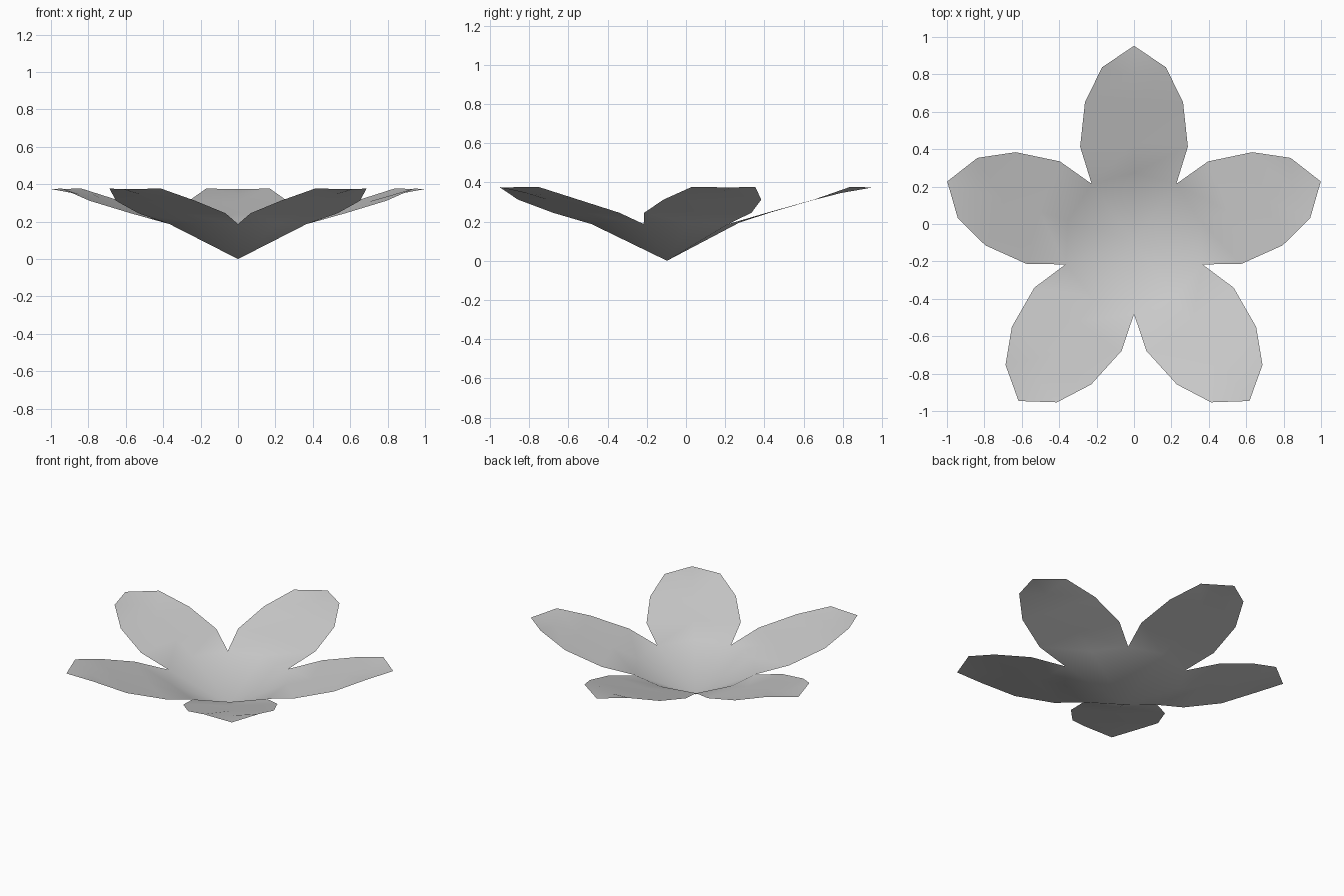
import bpy, bmesh, math

if "Cube" in bpy.data.objects:
    bpy.data.objects.remove(bpy.data.objects["Cube"])

# one flat grey
mat = bpy.data.materials.new("pale grey")
mat.diffuse_color = (0.6, 0.6, 0.6, 1)
mat.use_nodes = True
mat.node_tree.nodes["Principled BSDF"].inputs["Base Color"].default_value = mat.diffuse_color

CY = -0.097          # flower centre on y
PETALS = 5
# petal rows: radius, half width, edge height, midrib radius, midrib height
ROWS = [(0.51, 0.288, 0.245, 0.53, 0.247),
        (0.75, 0.262, 0.312, 0.74, 0.308),
        (0.935, 0.17, 0.377, 0.89, 0.346)]
TIP = (1.05, 0.374)

bm = bmesh.new()

def vert(angle, r, t, z):
    """Vertex at radius r along a petal axis, offset t sideways."""
    c, s = math.cos(angle), math.sin(angle)
    return bm.verts.new((r * c - t * s, CY + r * s + t * c, z))

# bowl centre and the notches between petals
centre = bm.verts.new((0, CY, 0))
step = math.tau / PETALS
axes = [math.pi / 2 + i * step for i in range(PETALS)]
notches = [vert(a - step / 2, 0.385, 0, 0.187) for a in axes]

# petals: two halves either side of a shallow midrib
for i, a in enumerate(axes):
    ribs = [vert(a, 0.37, 0, 0.195)] + [vert(a, r[3], 0, r[4]) for r in ROWS]
    tip = vert(a, TIP[0], 0, TIP[1])
    for side, notch in ((-1, notches[i]), (1, notches[(i + 1) % PETALS])):
        edge = [notch] + [vert(a, r[0], side * r[1], r[2]) for r in ROWS]
        polys = [(centre, edge[0], ribs[0])]
        polys += [(ribs[k], edge[k], edge[k + 1], ribs[k + 1]) for k in range(3)]
        polys.append((ribs[3], edge[3], tip))
        for p in polys:
            bm.faces.new(p if side < 0 else p[::-1])

bmesh.ops.recalc_face_normals(bm, faces=bm.faces)
bm.normal_update()
if sum(f.normal.z for f in bm.faces) < 0:
    bmesh.ops.reverse_faces(bm, faces=bm.faces)
for f in bm.faces:
    f.smooth = True

mesh = bpy.data.meshes.new("flower")
bm.to_mesh(mesh)
bm.free()
mesh.materials.append(mat)
flower = bpy.data.objects.new("flower", mesh)
bpy.context.collection.objects.link(flower)
